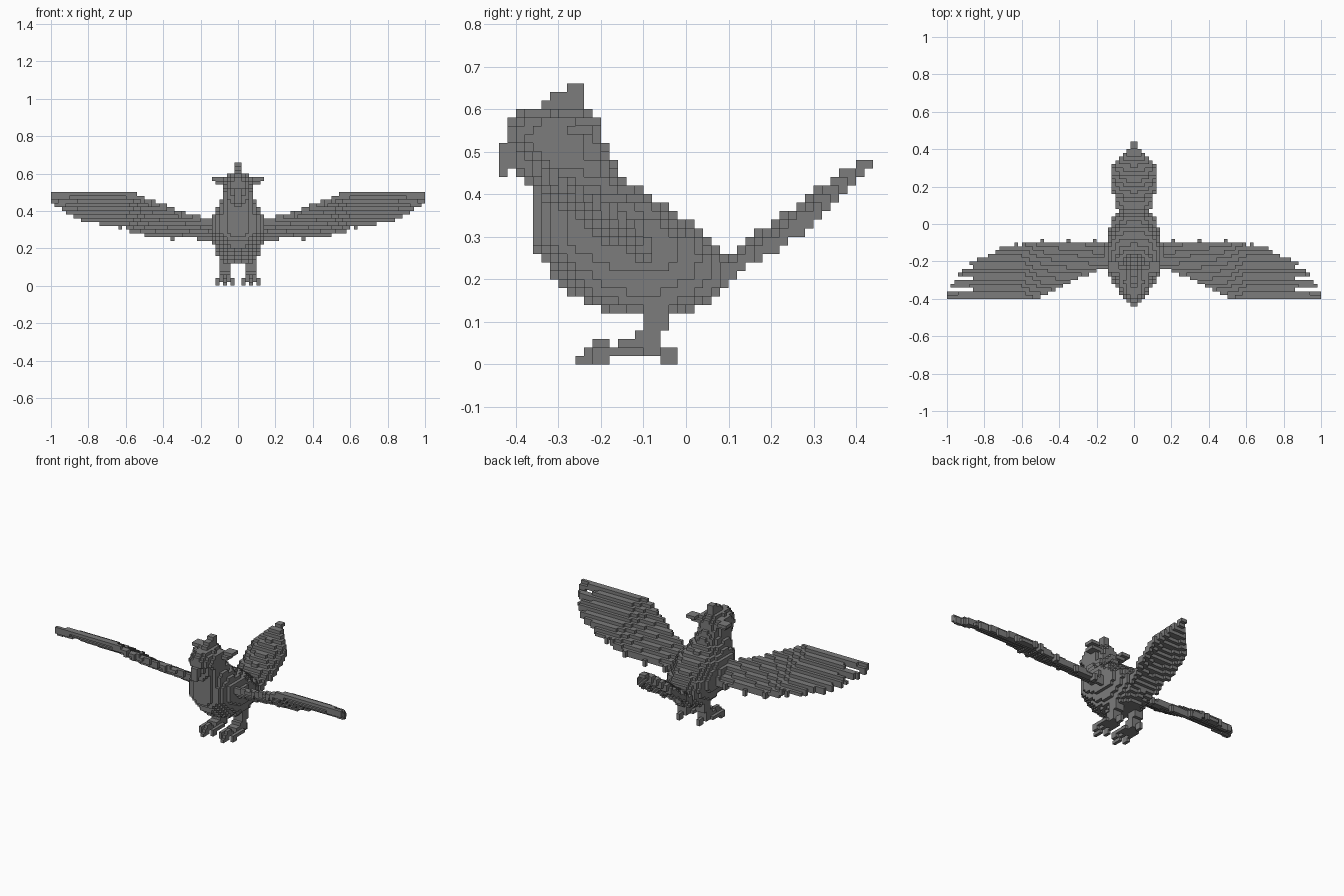
import bpy, bmesh
from mathutils import Vector

cube = bpy.data.objects.get("Cube")
if cube:
    bpy.data.objects.remove(cube, do_unlink=True)

S = 0.02  # block size

grey = bpy.data.materials.new("stone grey")
grey.use_nodes = True
COLOR = (0.2, 0.2, 0.2, 1)
grey.diffuse_color = COLOR
grey.node_tree.nodes["Principled BSDF"].inputs["Base Color"].default_value = COLOR


def lerp(table, t):
    """Interpolate the rows (t, value...) at t."""
    if t <= table[0][0]:
        return table[0][1:]
    for a, b in zip(table, table[1:]):
        if t <= b[0]:
            f = (t - a[0]) / (b[0] - a[0])
            return [p + (q - p) * f for p, q in zip(a[1:], b[1:])]
    return table[-1][1:]


def fill(rule, lo, hi):
    """Blocks in a region whose centres satisfy the rule."""
    a, b = [[round(c / S) for c in p] for p in (lo, hi)]
    return {(i, j, k)
            for i in range(a[0], b[0]) for j in range(a[1], b[1]) for k in range(a[2], b[2])
            if rule((i + .5) * S, (j + .5) * S, (k + .5) * S)}


def boxes(*ranges):
    cells = set()
    for lo, hi in ranges:
        cells |= fill(lambda x, y, z: True, lo, hi)
    return cells


def mirror(cells):
    return {(-1 - i, j, k) for i, j, k in cells}


# Body and head: height, front, back, half width
BODY = [(.11, -.13, -.02, .04), (.13, -.19, .02, .08), (.15, -.23, .05, .10),
        (.17, -.27, .07, .11), (.21, -.31, .10, .125), (.25, -.34, .10, .14),
        (.29, -.36, .06, .15), (.33, -.36, .01, .15), (.37, -.355, -.04, .14),
        (.41, -.36, -.11, .11), (.45, -.38, -.16, .09), (.49, -.39, -.18, .075),
        (.53, -.42, -.20, .08), (.57, -.41, -.21, .07), (.59, -.39, -.23, .05)]


def body_rule(x, y, z):
    front, back, half = lerp(BODY, z)
    v = (y - (front + back) / 2) / ((back - front) / 2)
    return abs(x / half) ** 2.3 + abs(v) ** 2.3 <= 1.04


# Wing: distance out, leading edge, trailing edge, height of leading edge
WING = [(.12, -.22, -.10, .35), (.2, -.25, -.10, .37), (.3, -.29, -.09, .405),
        (.4, -.34, -.10, .44), (.5, -.39, -.11, .48), (.6, -.41, -.11, .52),
        (.72, -.41, -.13, .52), (.78, -.41, -.18, .52), (.88, -.41, -.20, .52),
        (.93, -.41, -.27, .515), (1, -.41, -.36, .505)]


def wing_rule(x, y, z):
    lead, trail, top = lerp(WING, x)
    row = round(y / S - .5)
    if x > .86 and row % 3 == 0 and row > -19:  # slots between flight feathers
        return False
    if round(x / S - .5) % 7 == 3:  # ragged trailing edge
        trail += .02
    surface = top - .62 * (y - lead)
    return lead <= y <= trail and surface - .036 <= z <= surface


# Tail: distance back, half width
TAIL = [(.02, .08), (.14, .10), (.18, .12), (.28, .12), (.34, .10),
        (.37, .06), (.41, .03), (.44, .02)]


def tail_rule(x, y, z):
    half = lerp(TAIL, y)[0]
    surface = .275 + .72 * (y - .12) - 2.5 * x * x
    return abs(x) <= half and surface - .045 <= z <= surface


wing = fill(wing_rule, (.12, -.44, .2), (1, 0, .56))
leg = boxes(((.04, -.12, .06), (.10, -.06, .08)),
            ((.04, -.10, .08), (.10, -.04, .14)))
foot = boxes(((.04, -.16, .02), (.10, -.06, .06)),   # ankle
             ((.06, -.24, .02), (.08, -.02, .04)),   # middle and rear toes
             ((.02, -.20, .02), (.04, -.10, .04)),   # inner toe
             ((.10, -.20, .02), (.12, -.10, .04)),   # outer toe
             ((.06, -.22, .04), (.08, -.18, .06)),
             ((.06, -.26, 0), (.08, -.20, .02)),     # claws
             ((.02, -.22, 0), (.04, -.18, .04)),
             ((.10, -.22, 0), (.12, -.18, .04)),
             ((.06, -.06, 0), (.08, -.02, .02)))
ear = boxes(((.04, -.32, .54), (.08, -.24, .58)),
            ((.06, -.28, .54), (.12, -.22, .56)),
            ((.08, -.26, .56), (.14, -.20, .58)))

parts = {
    "body": fill(body_rule, (-.18, -.44, .12), (.18, .12, .60)),
    "beak": boxes(((-.02, -.44, .44), (.02, -.42, .52)),
                  ((-.02, -.42, .46), (.02, -.40, .56)),
                  ((-.04, -.40, .48), (.04, -.36, .54))),
    "crest": boxes(((-.04, -.38, .58), (.04, -.24, .60)),
                   ((-.02, -.34, .60), (.02, -.24, .62)),
                   ((-.02, -.32, .62), (.02, -.24, .64)),
                   ((-.02, -.28, .64), (.02, -.24, .66))),
    "tail": fill(tail_rule, (-.14, .02, .14), (.14, .42, .50))
            | boxes(((-.02, .40, .46), (.02, .44, .48))),
}
for name, cells in (("wing", wing), ("leg", leg), ("foot", foot), ("ear_tuft", ear)):
    parts["left_" + name] = cells
    parts["right_" + name] = mirror(cells)

solid = set().union(*parts.values())
DIRECTIONS = [(axis, sign) for axis in range(3) for sign in (-1, 1)]


def build(name, cells):
    """Mesh the exposed block sides of one part."""
    bm = bmesh.new()
    corners = {}

    def corner(p):
        if p not in corners:
            corners[p] = bm.verts.new(Vector(p) * S)
        return corners[p]

    for cell in sorted(cells):
        for axis, sign in DIRECTIONS:
            neighbour = list(cell)
            neighbour[axis] += sign
            if tuple(neighbour) in solid:
                continue
            quad = []
            for u, v in ((0, 0), (1, 0), (1, 1), (0, 1)):
                p = list(cell)
                p[axis] += sign > 0
                p[(axis + 1) % 3] += u
                p[(axis + 2) % 3] += v
                quad.append(corner(tuple(p)))
            bm.faces.new(quad if sign > 0 else quad[::-1])
    mesh = bpy.data.meshes.new(name)
    bm.to_mesh(mesh)
    bm.free()
    mesh.materials.append(grey)
    bpy.context.collection.objects.link(bpy.data.objects.new(name, mesh))


taken = set()
for name, cells in parts.items():
    build(name, cells - taken)  # shared blocks belong to the first part
    taken |= cells
